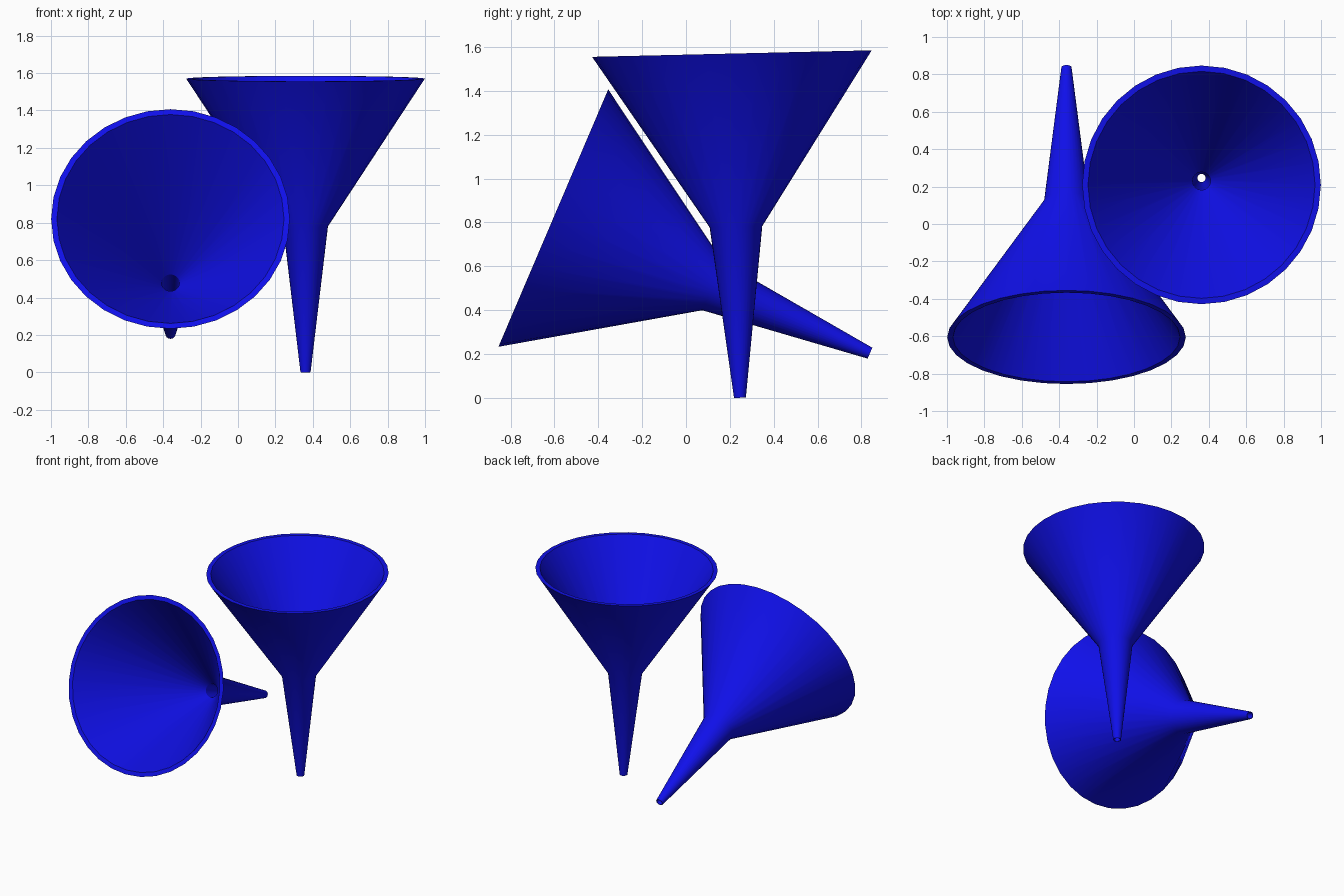
import bpy, bmesh, math

if "Cube" in bpy.data.objects:
    bpy.data.objects.remove(bpy.data.objects["Cube"])

SIDES = 32
# Closed wall profile (radius, height): outside from tip to rim, then inside back down
PROFILE = [(0.027, 0.0), (0.12, 0.78), (0.638, 1.57),
           (0.607, 1.57), (0.048, 0.70), (0.022, 0.0)]

blue = bpy.data.materials.new("blue_plastic")
blue.diffuse_color = (0.005, 0.005, 0.82, 1)
blue.use_nodes = True
blue.node_tree.nodes["Principled BSDF"].inputs["Base Color"].default_value = blue.diffuse_color


def make_funnel(name, tip, tilt_deg):
    """Revolve the profile around z, then tilt the funnel about its tip."""
    bm = bmesh.new()
    rings = []
    for r, z in PROFILE:
        rings.append([bm.verts.new((r * math.cos(2 * math.pi * i / SIDES),
                                    r * math.sin(2 * math.pi * i / SIDES), z))
                      for i in range(SIDES)])
    for k, a in enumerate(rings):
        b = rings[(k + 1) % len(rings)]
        for i in range(SIDES):
            j = (i + 1) % SIDES
            bm.faces.new((a[i], a[j], b[j], b[i]))
    bmesh.ops.recalc_face_normals(bm, faces=bm.faces)
    mesh = bpy.data.meshes.new(name)
    bm.to_mesh(mesh)
    bm.free()
    mesh.materials.append(blue)
    obj = bpy.data.objects.new(name, mesh)
    bpy.context.collection.objects.link(obj)
    obj.location = tip
    obj.rotation_euler = (math.radians(tilt_deg), 0, 0)
    bpy.ops.object.select_all(action='DESELECT')
    obj.select_set(True)
    bpy.context.view_layer.objects.active = obj
    bpy.ops.object.shade_smooth_by_angle(angle=math.radians(30))
    return obj


# Funnel standing on its spout, and funnel lying with its mouth to the front
make_funnel("upright_funnel", (0.361, 0.246, 0.0006), 1.34)
make_funnel("tilted_funnel", (-0.361, 0.839, 0.204), 66.9)
